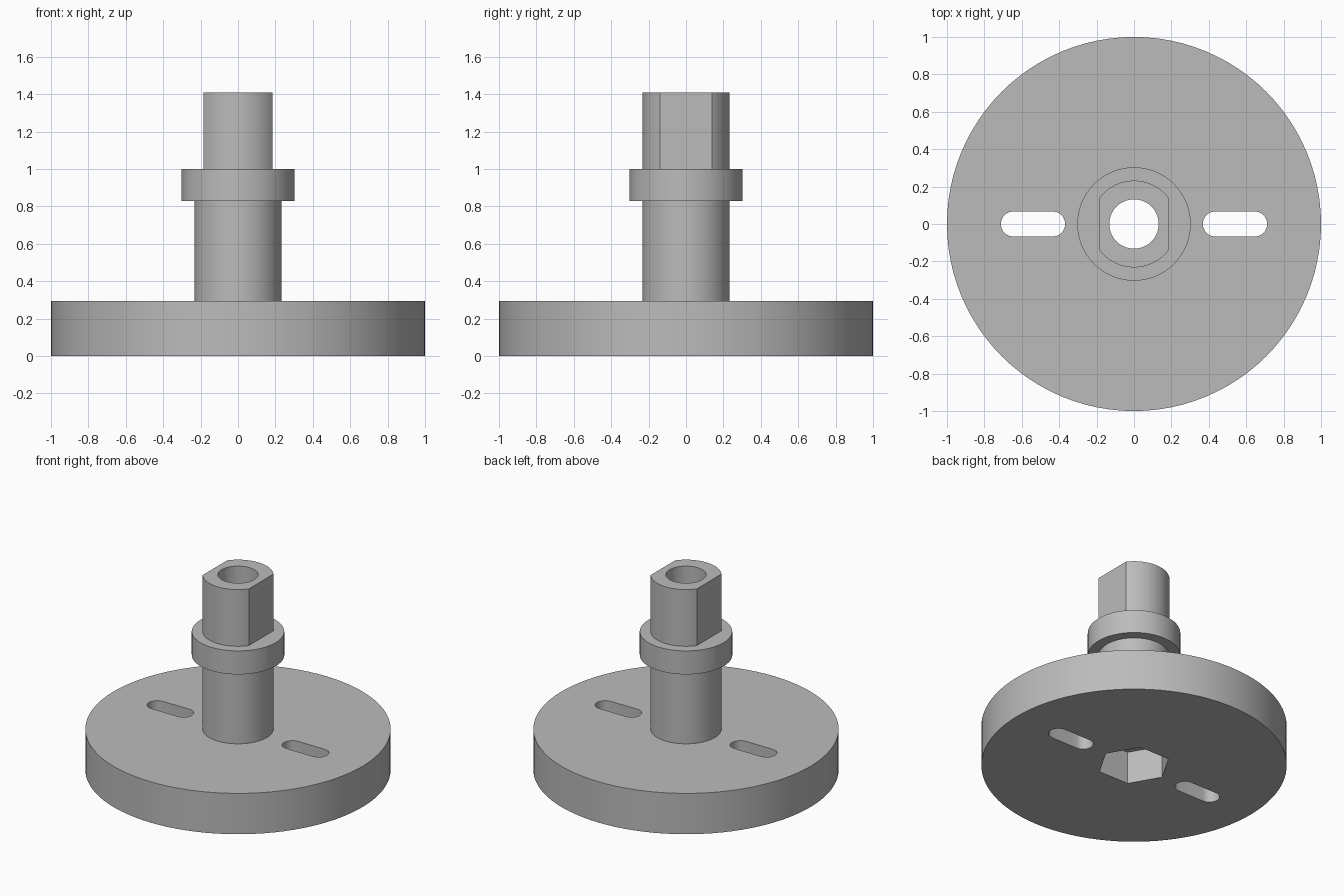
import bpy
import bmesh
from math import cos, sin, pi, radians

if "Cube" in bpy.data.objects:
    bpy.data.objects.remove(bpy.data.objects["Cube"], do_unlink=True)

SEGMENTS = 96
BASE_TOP, COLLAR_LOW, COLLAR_TOP, TOP = 0.295, 0.83, 1.0, 1.41
SHAFT_R, COLLAR_R, BORE_R, FLAT_X = 0.232, 0.303, 0.132, 0.185

grey = bpy.data.materials.new("plain grey")
grey.use_nodes = True
grey.diffuse_color = (0.5, 0.5, 0.5, 1)
grey.node_tree.nodes["Principled BSDF"].inputs["Base Color"].default_value = (0.5, 0.5, 0.5, 1)


def make_object(name, bm):
    bmesh.ops.recalc_face_normals(bm, faces=bm.faces)
    mesh = bpy.data.meshes.new(name)
    bm.to_mesh(mesh)
    bm.free()
    mesh.materials.append(grey)
    obj = bpy.data.objects.new(name, mesh)
    bpy.context.collection.objects.link(obj)
    return obj


def lathe(name, profile):
    """Revolve a closed (radius, z) profile around the z axis."""
    bm = bmesh.new()
    rings = [[bm.verts.new((r * cos(2 * pi * i / SEGMENTS), r * sin(2 * pi * i / SEGMENTS), z))
              for i in range(SEGMENTS)] for r, z in profile]
    for k, ring in enumerate(rings):
        following = rings[(k + 1) % len(rings)]
        for i in range(SEGMENTS):
            j = (i + 1) % SEGMENTS
            bm.faces.new((ring[i], ring[j], following[j], following[i]))
    return make_object(name, bm)


def prism(name, outline, low, high):
    """Extrude a flat (x, y) outline from low to high."""
    bm = bmesh.new()
    face = bm.faces.new([bm.verts.new((x, y, low)) for x, y in outline])
    extruded = bmesh.ops.extrude_face_region(bm, geom=[face])["geom"]
    bmesh.ops.translate(bm, vec=(0, 0, high - low),
                        verts=[v for v in extruded if isinstance(v, bmesh.types.BMVert)])
    return make_object(name, bm)


def slot_outline(centre, half_length, radius, steps=16):
    points = []
    for side in (1, -1):
        for i in range(steps + 1):
            a = side * pi / 2 - pi / 2 + (i / steps - 0.5) * pi
            points.append((centre + side * (half_length - radius) + radius * cos(a), radius * sin(a)))
    return points


# Disc, shaft, collar and bored end as one turned part
hub = lathe("flanged_hub", [
    (BORE_R, 0), (1, 0), (1, BASE_TOP), (SHAFT_R, BASE_TOP), (SHAFT_R, COLLAR_LOW),
    (COLLAR_R, COLLAR_LOW), (COLLAR_R, COLLAR_TOP), (SHAFT_R, COLLAR_TOP),
    (SHAFT_R, TOP), (BORE_R, TOP)])

# Hexagonal socket underneath
hexagon = [(0.24 * cos(k * pi / 3), 0.24 * sin(k * pi / 3)) for k in range(6)]
cutters = [prism("hex_socket_cutter", hexagon, -0.1, 0.235)]

# Slots through the disc and flats on the top end, one on each side
for side, label in ((1, "left"), (-1, "right")):
    cutters.append(prism(label + "_slot_cutter", slot_outline(side * 0.54, 0.172, 0.067), -0.1, 0.5))
    near, far = side * FLAT_X, side * 0.5
    cutters.append(prism(label + "_flat_cutter",
                         [(near, -0.4), (far, -0.4), (far, 0.4), (near, 0.4)], COLLAR_TOP, TOP + 0.1))

# Cut, then drop the helpers
bpy.ops.object.select_all(action="DESELECT")
bpy.context.view_layer.objects.active = hub
hub.select_set(True)
for cutter in cutters:
    cutter.hide_render = True
    cut = hub.modifiers.new(cutter.name, "BOOLEAN")
    cut.operation = "DIFFERENCE"
    cut.solver = "EXACT"
    cut.object = cutter
    bpy.ops.object.modifier_apply(modifier=cut.name)
    bpy.data.objects.remove(cutter, do_unlink=True)

bpy.ops.object.shade_smooth_by_angle(angle=radians(30))
